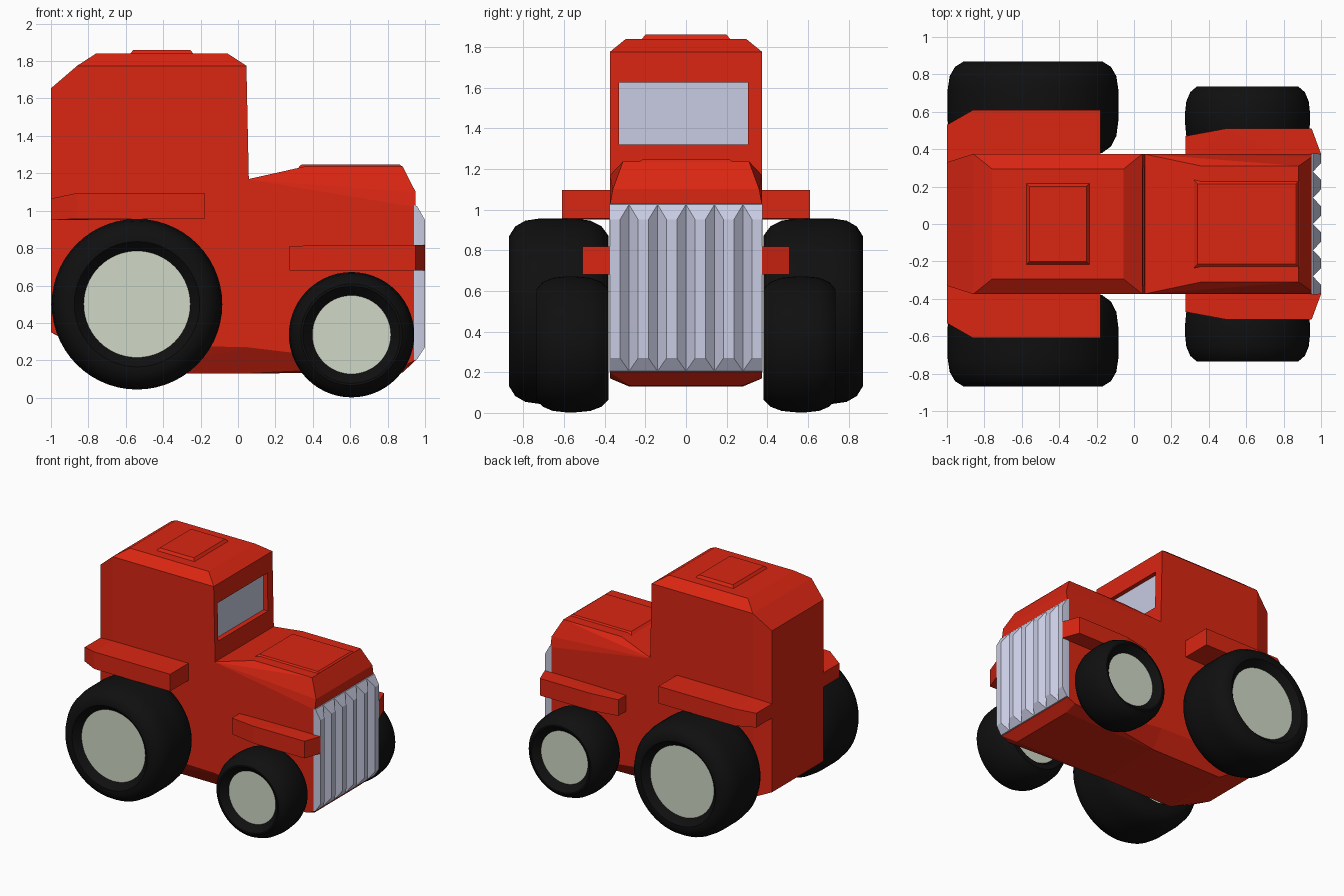
import bpy, bmesh, math

if "Cube" in bpy.data.objects:
    bpy.data.objects.remove(bpy.data.objects["Cube"])


def material(name, rgb):
    m = bpy.data.materials.new(name)
    m.diffuse_color = (*rgb, 1)
    m.use_nodes = True
    m.node_tree.nodes["Principled BSDF"].inputs["Base Color"].default_value = m.diffuse_color
    return m


RED = material("red paint", (0.70, 0.019, 0.006))
BLACK = material("black rubber", (0.005, 0.005, 0.005))
CREAM = material("pale hub", (0.63, 0.69, 0.57))
SILVER = material("silver", (0.58, 0.60, 0.76))


def make(name, bm, mat):
    bmesh.ops.recalc_face_normals(bm, faces=bm.faces)
    me = bpy.data.meshes.new(name)
    bm.to_mesh(me)
    bm.free()
    ob = bpy.data.objects.new(name, me)
    bpy.context.collection.objects.link(ob)
    me.materials.append(mat)
    return ob


def hull(name, pts, mat, mirror=True):
    """Convex solid from corner points, optionally mirrored across y = 0."""
    bm = bmesh.new()
    pts = set(pts) | ({(x, -y, z) for x, y, z in pts} if mirror else set())
    for p in sorted(pts):
        bm.verts.new(p)
    bmesh.ops.convex_hull(bm, input=bm.verts[:])
    bmesh.ops.dissolve_limit(bm, angle_limit=0.002, verts=bm.verts[:], edges=bm.edges[:])
    return make(name, bm, mat)


def box(name, x, y, z, mat):
    return hull(name, [(a, b, c) for a in x for b in y for c in z], mat, False)


def plate(name, x, y, z, inset, mat):
    """Raised panel with sloping edges."""
    lo = [(a, y, z[0]) for a in x]
    hi = [(x[0] + inset, y - inset, z[1]), (x[1] - inset, y - inset, z[1])]
    return hull(name, lo + hi, mat)


def lathe(name, profile, cx, cz, side, mat, closed, seg=56):
    """Spin (radius, y) points around an axle along y."""
    bm = bmesh.new()
    rings = []
    for r, y in profile:
        rings.append([bm.verts.new((cx + r * math.cos(2 * math.pi * i / seg), side * y,
                                    cz + r * math.sin(2 * math.pi * i / seg)))
                      for i in range(seg)])
    pairs = list(zip(rings, rings[1:]))
    if closed:
        pairs.append((rings[-1], rings[0]))
    else:
        bm.faces.new(rings[0])
        bm.faces.new(rings[-1])
    for a, b in pairs:
        for i in range(seg):
            j = (i + 1) % seg
            bm.faces.new((a[i], a[j], b[j], b[i]))
    ob = make(name, bm, mat)
    bpy.ops.object.select_all(action='DESELECT')
    ob.select_set(True)
    bpy.context.view_layer.objects.active = ob
    bpy.ops.object.shade_smooth_by_angle(angle=math.radians(40))
    return ob


# Cab with chamfered roof and tapered rear
cab = hull("cab", [
    (-1, .33, .35), (-1, .33, 1.655), (-.86, .375, 1.775), (-.86, .375, .29),
    (-.76, .295, 1.84), (-.055, .295, 1.84), (.045, .375, 1.775),
    (.058, .375, 1.16), (.058, .375, .27), (.058, .28, .13), (-.58, .28, .13)], RED)

# Windscreen recess and glass
cutter = box("window_cutter", (.01, .2), (-.33, .305), (1.32, 1.625), RED)
cutter.hide_render = True
cutter.hide_viewport = True
cut = cab.modifiers.new("window recess", 'BOOLEAN')
cut.operation = 'DIFFERENCE'
cut.solver = 'EXACT'
cut.object = cutter
box("windscreen", (.006, .014), (-.33, .305), (1.32, 1.625), SILVER)

# Engine hood
hull("hood", [
    (.05, .375, 1.168), (.05, .375, .27), (.05, .28, .13), (.36, .31, 1.237),
    (.88, .31, 1.237), (.95, .36, 1.10), (.95, .375, 1.02), (.95, .375, .2),
    (.88, .375, .17), (.88, .28, .135)], RED)

# Raised panels on the roof and hood
plate("roof_hatch", (-.58, -.235), .22, (1.835, 1.86), .02, RED)
plate("hood_panel", (.32, .885), .235, (1.23, 1.247), .02, RED)

# Grille of six tapered ridges
for n in range(6):
    c = (n - 2.5) * .14
    clamp = lambda v: max(-.377, min(.377, v))
    hull("grille_bar", [(.94, clamp(c + s * .07), z) for s in (-1, 1) for z in (.2, 1.03)] +
         [(.957, clamp(c + s * .07), z) for s in (-1, 1) for z in (.205, 1.025)] +
         [(1.0, clamp(c + s * .025), z) for s in (-1, 1) for z in (.27, .95)], SILVER, False)

for s, label in ((-1, "right"), (1, "left")):
    # Fenders
    hull("rear_fender_" + label, [
        (x, s * y, z) for x, y, lo, hi in
        ((-1, .53, .95, 1.065), (-.86, .61, .957, 1.095), (-.18, .61, .957, 1.095),
         (-1, .3, .95, 1.065), (-.86, .3, .957, 1.095), (-.18, .3, .957, 1.095))
        for z in (lo, hi)], RED, False)
    hull("front_fender_" + label, [
        (x, s * y, z) for x, y, hi in
        ((.275, .47, .81), (.49, .51, .818), (.95, .51, .818), (1.0, .375, .818),
         (.275, .3, .81), (.95, .3, .818))
        for z in (.68, hi)], RED, False)

    # Wheels: rounded tyre around a recessed hub
    for pos, cx, cz, R, hub, y0, y1 in (("rear", -.54, .5, .456, .285, .38, .87),
                                        ("front", .607, .337, .335, .21, .38, .735)):
        d = R * .19
        tyre = [(hub, y0 + .03), (hub + .02, y0), (R - d, y0), (R - d * .45, y0 + .035),
                (R - d * .12, y0 + .09), (R, y0 + .17), (R, y1 - .15),
                (R - d * .12, y1 - .08), (R - d * .45, y1 - .03), (R - d, y1),
                (hub + .05, y1), (hub, y1 - .05)]
        lathe(f"{pos}_tyre_{label}", tyre, cx, cz, s, BLACK, True)
        lathe(f"{pos}_hub_{label}", [(hub + .002, y0 + .025), (hub + .002, y1 - .05)],
              cx, cz, s, CREAM, False)
